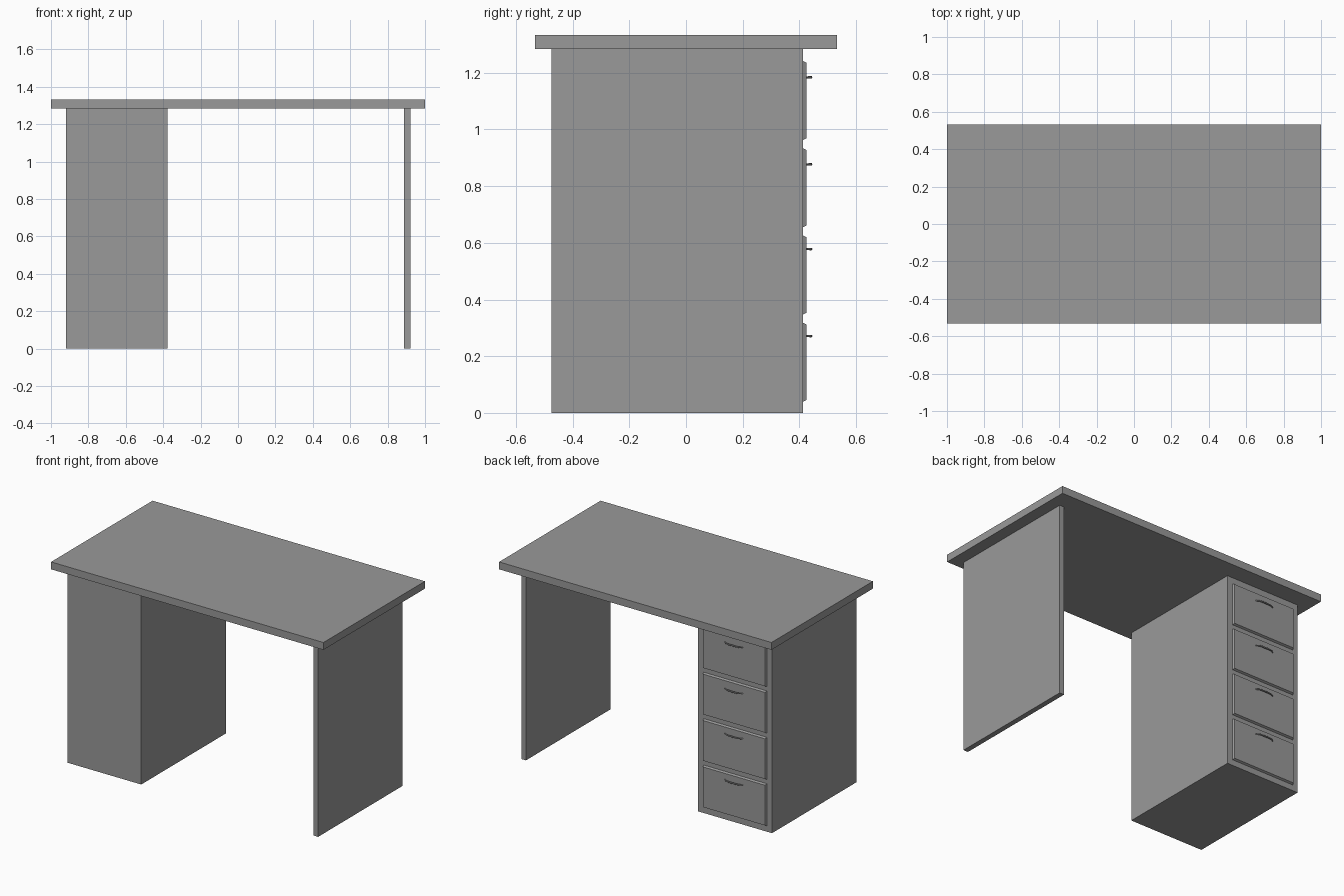
import bpy, bmesh, math
from mathutils import Matrix, Vector

if "Cube" in bpy.data.objects:
    bpy.data.objects.remove(bpy.data.objects["Cube"])

grey = bpy.data.materials.new("dark_grey")
grey.diffuse_color = (0.32, 0.32, 0.32, 1)
grey.use_nodes = True
grey.node_tree.nodes["Principled BSDF"].inputs["Base Color"].default_value = grey.diffuse_color


def mesh_object(name, bm):
    mesh = bpy.data.meshes.new(name)
    bmesh.ops.recalc_face_normals(bm, faces=bm.faces)
    bm.to_mesh(mesh)
    bm.free()
    mesh.materials.append(grey)
    obj = bpy.data.objects.new(name, mesh)
    bpy.context.collection.objects.link(obj)
    return obj


def box(name, lo, hi, chamfer=0.0):
    """Box between two corners; chamfer shrinks the +y face into a raised panel."""
    lo, hi = Vector(lo), Vector(hi)
    mid = (lo + hi) / 2
    bm = bmesh.new()
    bmesh.ops.create_cube(bm, size=1, matrix=Matrix.Translation(mid)
                          @ Matrix.Diagonal((*(hi - lo), 1)))
    for v in bm.verts:
        if v.co.y > mid.y:
            v.co.x -= math.copysign(chamfer, v.co.x - mid.x)
            v.co.z -= math.copysign(chamfer, v.co.z - mid.z)
    return mesh_object(name, bm)


def handle(name, x, y, z, half=0.066, bow=0.016):
    """Bowed pull: an eight-sided section swept along a shallow arch."""
    bm = bmesh.new()
    rings, steps, sides = [], 12, 8
    for i in range(steps + 1):
        t = -1 + 2 * i / steps
        r = 0.0035 + 0.0015 * (1 - t * t)
        slope = Vector((half, -4 * bow * t ** 3, 0)).normalized()
        out = Vector((-slope.y, slope.x, 0))
        c = Vector((x + half * t, y + bow * (1 - t ** 4), z))
        rings.append([bm.verts.new(c + out * r * math.cos(a) + Vector((0, 0, r * math.sin(a))))
                      for a in (2 * math.pi * k / sides for k in range(sides))])
    for a, b in zip(rings, rings[1:]):
        for k in range(sides):
            n = (k + 1) % sides
            bm.faces.new((a[k], a[n], b[n], b[k]))
    bm.faces.new(rings[0])
    bm.faces.new(rings[-1])
    obj = mesh_object(name, bm)
    for p in obj.data.polygons:
        p.use_smooth = len(p.vertices) == 4
    return obj


# Worktop and its two supports
box("desk_top", (-1, -0.532, 1.284), (1, 0.532, 1.333))
box("drawer_cabinet", (-0.92, -0.475, 0), (-0.378, 0.412, 1.284))
box("side_panel", (0.887, -0.475, 0), (0.921, 0.412, 1.284))

# Four raised drawer fronts with handles
for i, handle_z in enumerate((0.271, 0.578, 0.877, 1.184)):
    z = 0.036 + i * 0.308
    box(f"drawer_front_{i + 1}", (-0.886, 0.407, z), (-0.414, 0.425, z + 0.285), 0.009)
    handle(f"drawer_handle_{i + 1}", -0.65, 0.425, handle_z)
